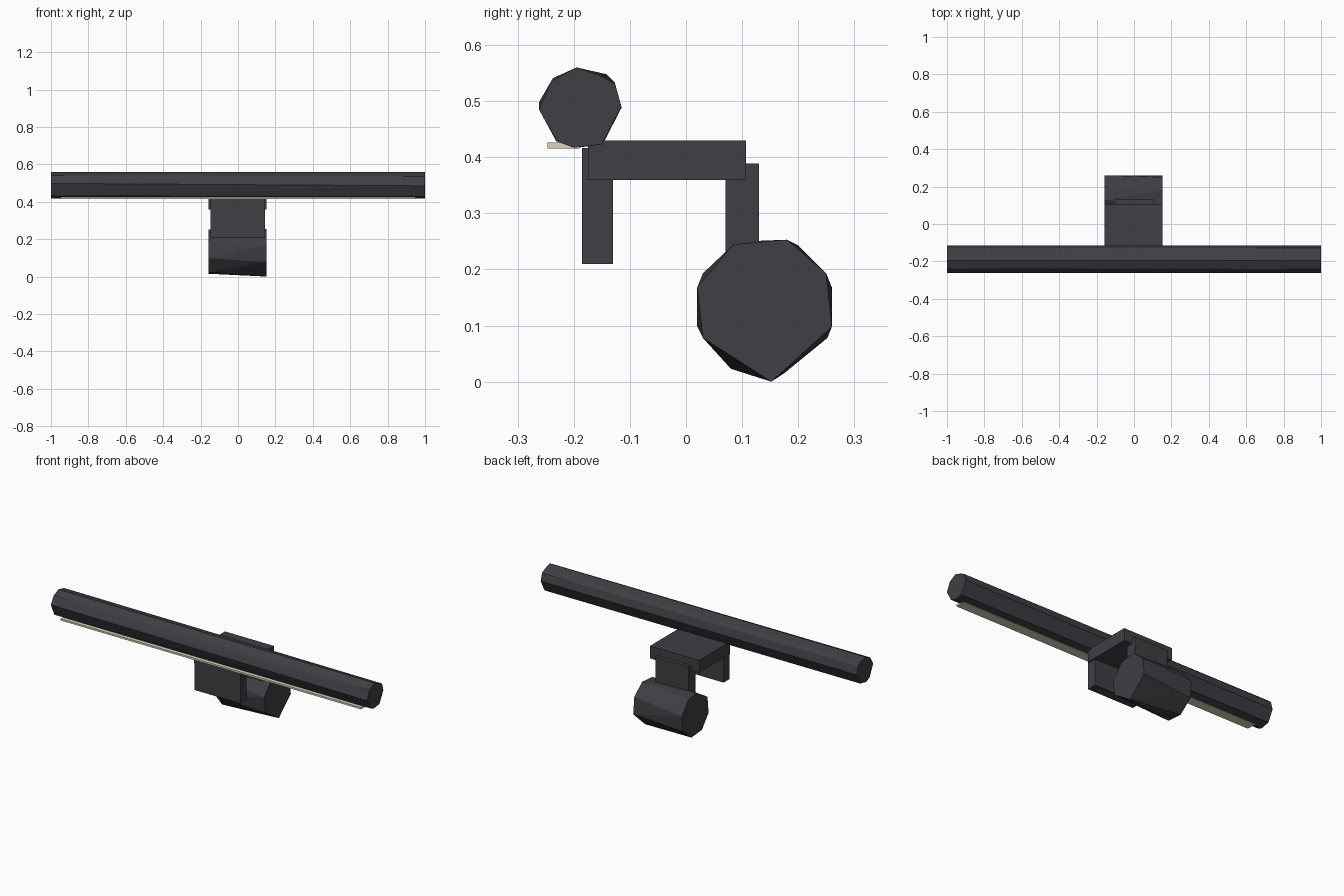
import bpy, bmesh

if "Cube" in bpy.data.objects:
    bpy.data.objects.remove(bpy.data.objects["Cube"])


def material(name, rgb):
    m = bpy.data.materials.new(name)
    m.diffuse_color = (*rgb, 1)
    m.use_nodes = True
    m.node_tree.nodes["Principled BSDF"].inputs["Base Color"].default_value = m.diffuse_color
    return m


DARK = material("charcoal", (0.05, 0.049, 0.057))
GLOW = material("warm_white", (0.72, 0.66, 0.50))


def hull(name, points, mat):
    """Flat-faced convex solid around the points."""
    bm = bmesh.new()
    for p in points:
        bm.verts.new(p)
    res = bmesh.ops.convex_hull(bm, input=bm.verts[:])
    junk = {v for v in res["geom_interior"] + res["geom_unused"]
            if isinstance(v, bmesh.types.BMVert)}
    bmesh.ops.delete(bm, geom=list(junk), context='VERTS')
    bmesh.ops.dissolve_limit(bm, angle_limit=0.01, verts=bm.verts[:], edges=bm.edges[:])
    bmesh.ops.recalc_face_normals(bm, faces=bm.faces[:])
    me = bpy.data.meshes.new(name)
    bm.to_mesh(me)
    bm.free()
    me.materials.append(mat)
    ob = bpy.data.objects.new(name, me)
    bpy.context.collection.objects.link(ob)
    return ob


def box(name, xs, ys, zs, mat):
    return hull(name, [(x, y, z) for x in xs for y in ys for z in zs], mat)


def loft(name, x0, left, x1, right, mat):
    """Solid between a left and a right (y, z) profile."""
    return hull(name, [(x0, *p) for p in left] + [(x1, *p) for p in right], mat)


# Long lamp tube
loft("lamp_tube",
     -1, [(-.195, .562), (-.142, .55), (-.127, .535), (-.115, .49), (-.147, .428),
          (-.2, .418), (-.232, .432), (-.262, .5), (-.237, .543)],
     1, [(-.195, .562), (-.15, .546), (-.127, .533), (-.115, .492), (-.15, .425),
         (-.2, .419), (-.23, .43), (-.262, .487), (-.24, .538)], DARK)

# Light-emitting strip under the tube
box("light_strip", (-.95, .95), (-.247, -.19), (.418, .428), GLOW)

# Mounting bracket
box("bracket_top", (-.157, .153), (-.175, .107), (.361, .432), DARK)
box("front_clip", (-.147, .145), (-.185, -.13), (.212, .418), DARK)
box("rear_arm", (-.108, .103), (.07, .13), (.22, .391), DARK)

# Rear counterweight
loft("counterweight",
     -.157, [(.02, .1), (.08, .025), (.175, .017), (.252, .08), (.26, .17),
             (.2, .245), (.13, .253), (.03, .195)],
     .152, [(.02, .17), (.085, .247), (.18, .255), (.25, .195), (.26, .1),
            (.152, .002), (.03, .08)], DARK)

# Rest the lowest point on the ground
low = min(v.co.z for o in bpy.data.objects for v in o.data.vertices)
for o in bpy.data.objects:
    o.location.z -= low
